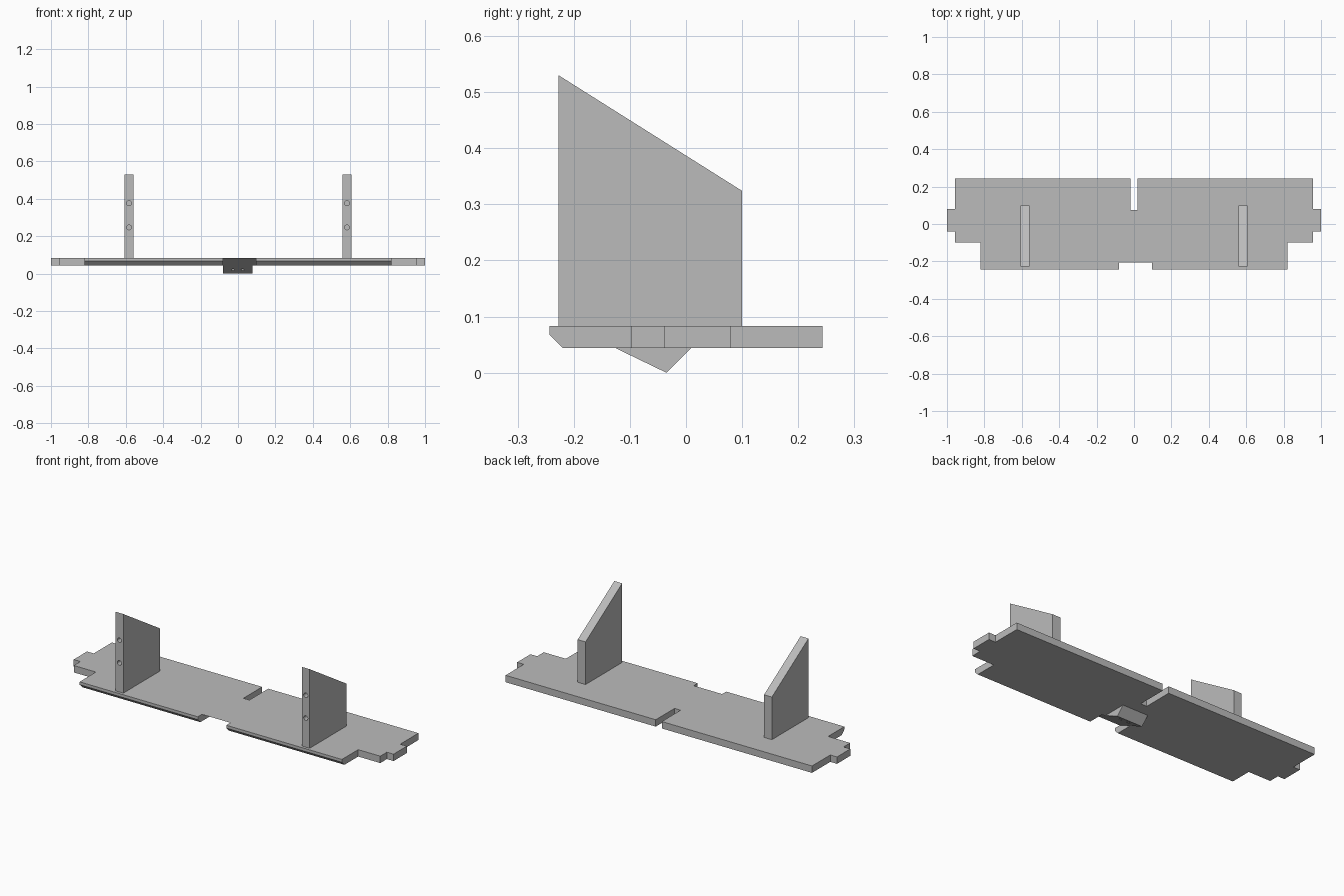
import bpy, bmesh
from math import atan2
from mathutils import Vector, Matrix

cube = bpy.data.objects.get("Cube")
if cube:
    bpy.data.objects.remove(cube, do_unlink=True)

# One plain grey for everything
grey = bpy.data.materials.new("light_grey")
grey.use_nodes = True
COLOUR = (0.5, 0.5, 0.5, 1)
grey.diffuse_color = COLOUR
grey.node_tree.nodes["Principled BSDF"].inputs["Base Color"].default_value = COLOUR


def finish(bm, name):
    bmesh.ops.recalc_face_normals(bm, faces=bm.faces)
    mesh = bpy.data.meshes.new(name)
    bm.to_mesh(mesh)
    bm.free()
    mesh.materials.append(grey)
    obj = bpy.data.objects.new(name, mesh)
    bpy.context.collection.objects.link(obj)
    return obj


def prism(name, points, offset):
    """Extrude a closed loop of 3D points along an offset."""
    bm = bmesh.new()
    face = bm.faces.new([bm.verts.new(p) for p in points])
    new = bmesh.ops.extrude_face_region(bm, geom=[face])["geom"]
    verts = [v for v in new if isinstance(v, bmesh.types.BMVert)]
    bmesh.ops.translate(bm, verts=verts, vec=offset)
    return finish(bm, name)


def side_prism(name, profile, x0, x1):
    """Extrude a (y, z) profile sideways from x0 to x1."""
    return prism(name, [(x0, y, z) for y, z in profile], (x1 - x0, 0, 0))


def drill(name, centre, direction, radius, depth):
    """Round cutter centred on a surface point."""
    turn = Vector(direction).to_track_quat("Z", "Y").to_matrix().to_4x4()
    bm = bmesh.new()
    bmesh.ops.create_cone(bm, cap_ends=True, segments=20, radius1=radius,
                          radius2=radius, depth=2 * depth,
                          matrix=Matrix.Translation(centre) @ turn)
    return finish(bm, name)


def cut(obj, cutter):
    cutter.hide_render = True
    mod = obj.modifiers.new("cut", "BOOLEAN")
    mod.operation = "DIFFERENCE"
    mod.solver = "EXACT"
    mod.object = cutter
    bpy.context.view_layer.objects.active = obj
    bpy.ops.object.modifier_apply(modifier=mod.name)
    bpy.data.objects.remove(cutter, do_unlink=True)


BOTTOM, TOP = 0.044, 0.083
FRONT, BACK = -0.243, 0.243
APEX = -0.035
SLOPE = 0.483

# Base plate with stepped ends and a slot in the back edge
half = [(0.019, 0.075), (0.019, BACK), (0.958, BACK), (0.958, 0.08),
        (1, 0.08), (1, -0.039), (0.958, -0.039), (0.958, -0.098),
        (0.82, -0.098), (0.82, FRONT)]
outline = half + [(-x, y) for x, y in reversed(half)]
plate = prism("base_plate", [(x, y, BOTTOM) for x, y in outline],
              (0, 0, TOP - BOTTOM))

# Chamfer under the front edge
cut(plate, side_prism("chamfer_cutter",
                      [(-0.263, 0.087), (-0.263, 0.02), (-0.196, 0.02)],
                      -0.9, 0.9))


# Sloped notch in the middle of the front edge
def slope_y(z):
    return APEX - z / SLOPE


cut(plate, side_prism("notch_cutter",
                      [(slope_y(0.1), 0.1), (-0.3, 0.1), (-0.3, 0.02),
                       (slope_y(0.02), 0.02)], -0.081, 0.097))

# Wedge below the plate, with two small holes in its front slope
wedge = side_prism("hinge_wedge",
                   [(slope_y(BOTTOM), BOTTOM), (APEX, 0), (0.009, BOTTOM)],
                   -0.081, 0.078)
for x in (-0.027, 0.025):
    cut(wedge, drill("wedge_hole_cutter", (x, slope_y(0.02), 0.02),
                     (0, SLOPE, 1), 0.009, 0.015))

# Upright supports with slanted tops and two holes in the front edge
for side, x0 in (("left", 0.558), ("right", -0.607)):
    support = side_prism(side + "_support",
                         [(-0.227, TOP), (-0.227, 0.53),
                          (0.1, 0.324), (0.1, TOP)], x0, x0 + 0.049)
    for z in (0.247, 0.376):
        cut(support, drill("support_hole_cutter", (x0 + 0.0245, -0.227, z),
                           (0, 1, 0), 0.013, 0.1))
